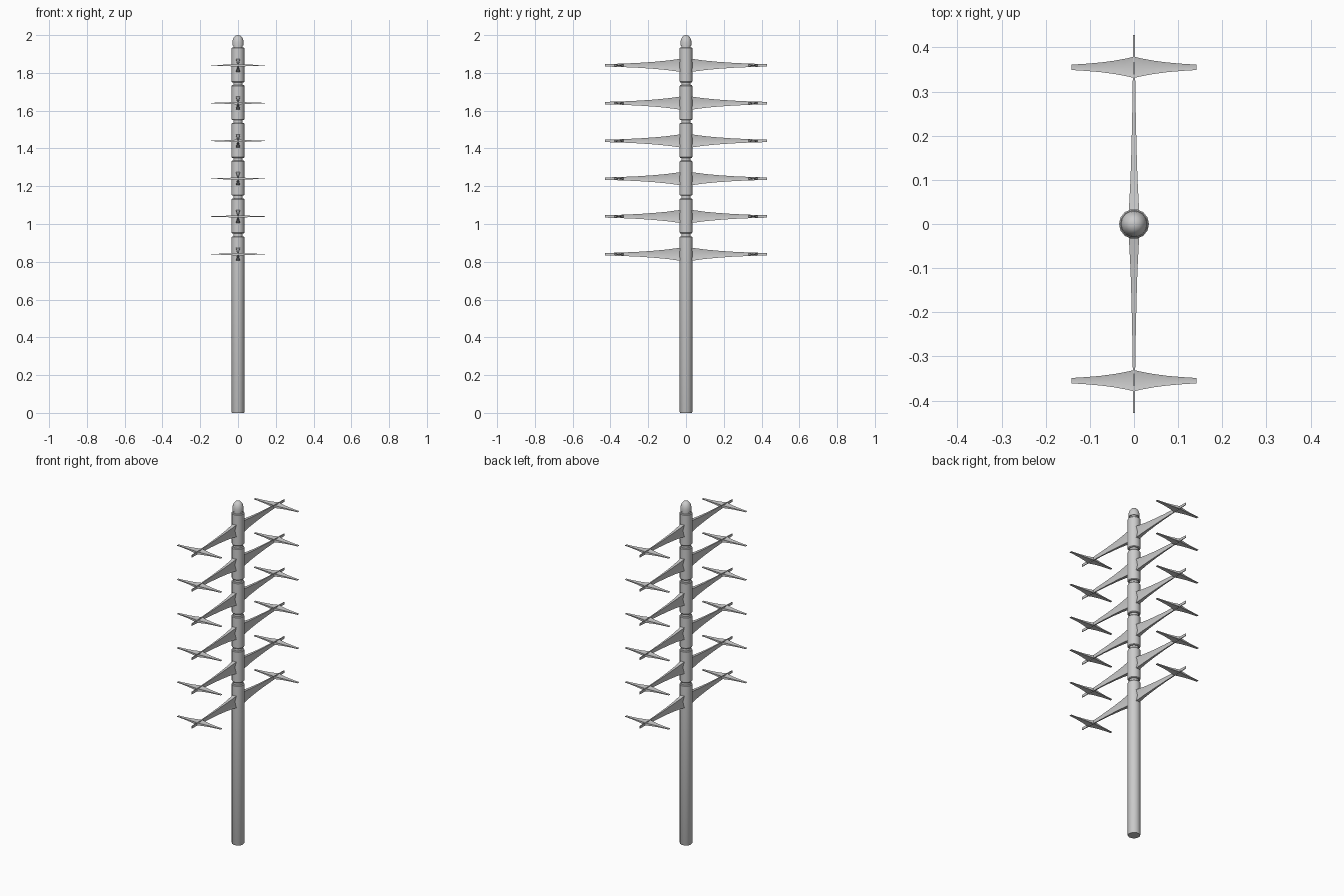
import bpy, bmesh, math
from mathutils import Vector

if "Cube" in bpy.data.objects:
    bpy.data.objects.remove(bpy.data.objects["Cube"])

SIDES = 14


def finish(name, bm, smooth):
    bmesh.ops.recalc_face_normals(bm, faces=bm.faces)
    mesh = bpy.data.meshes.new(name)
    bm.to_mesh(mesh)
    bm.free()
    obj = bpy.data.objects.new(name, mesh)
    bpy.context.collection.objects.link(obj)
    if smooth:
        bpy.ops.object.select_all(action='DESELECT')
        obj.select_set(True)
        bpy.context.view_layer.objects.active = obj
        bpy.ops.object.shade_smooth_by_angle(angle=math.radians(35))
    return obj


def lathe(name, profile):
    """Closed solid of revolution from (radius, z) points."""
    bm = bmesh.new()
    rings = [[bm.verts.new((r * math.cos(2 * math.pi * i / SIDES),
                            r * math.sin(2 * math.pi * i / SIDES), z))
              for i in range(SIDES)] for r, z in profile]
    for a, b in zip(rings, rings[1:]):
        for i in range(SIDES):
            j = (i + 1) % SIDES
            bm.faces.new((a[i], a[j], b[j], b[i]))
    bm.faces.new(rings[0])
    bm.faces.new(rings[-1])
    return finish(name, bm, True)


def blade(bm, origin, along, wide, thick, stations):
    """Tapered spar with a waisted section: stations are (distance, half width, half thickness)."""
    o, a, w, t = (Vector(v) for v in (origin, along, wide, thick))
    section = [(1, 1), (0, 0.3), (-1, 1), (-1, -1), (0, -0.3), (1, -1)]
    rings = [[bm.verts.new(o + a * d + w * (hw * u) + t * (ht * v)) for u, v in section]
             for d, hw, ht in stations]
    for p, q in zip(rings, rings[1:]):
        for i in range(6):
            j = (i + 1) % 6
            bm.faces.new((p[i], p[j], q[j], q[i]))
    for end in (rings[0], rings[-1]):
        bm.faces.new((end[0], end[1], end[4], end[5]))
        bm.faces.new((end[1], end[2], end[3], end[4]))


# Pole: long lower section, then five short ones joined by narrow necks
R = 0.034
lathe("lower_pole", [(0.032, 0), (R, 0.004), (R, 0.931), (0.031, 0.935)])
for k in range(5):
    z = 0.95 + 0.2 * k
    lathe(f"pole_segment_{k + 1}", [(0.031, z), (R, z + 0.004), (R, z + 0.181), (0.031, z + 0.185)])
for k in range(6):
    z = 0.93 + 0.2 * k
    lathe(f"neck_{k + 1}", [(0.025, z), (0.025, z + 0.025)])

# Rounded cap
lathe("cap", [(0.03, 1.946), (0.03, 1.962), (0.0275, 1.976), (0.022, 1.988), (0.014, 1.997), (0.004, 2.0)])

# Arms with cross blades, six tiers, mirrored front and back
ARM = [(0.0, 0.041, 0.014), (0.034, 0.034, 0.0115), (0.1, 0.025, 0.008), (0.17, 0.0185, 0.0058),
       (0.25, 0.013, 0.004), (0.34, 0.009, 0.0026), (0.428, 0.0065, 0.0018)]
LEAF = [(0.0, 0.024, 0.0075), (0.02, 0.0195, 0.006), (0.045, 0.015, 0.0045),
        (0.075, 0.011, 0.0032), (0.11, 0.008, 0.0022), (0.142, 0.006, 0.0016)]
for k in range(6):
    z = 0.84 + 0.2 * k
    for side, label in ((-1, "front"), (1, "back")):
        bm = bmesh.new()
        blade(bm, (0, 0, z), (0, side, 0), (0, 0, 1), (1, 0, 0), ARM)
        finish(f"{label}_arm_{k + 1}", bm, True)
        bm = bmesh.new()
        for s in (-1, 1):
            blade(bm, (0, side * 0.355, z), (s, 0, 0), (0, 1, 0), (0, 0, 1), LEAF)
        finish(f"{label}_cross_blade_{k + 1}", bm, True)
